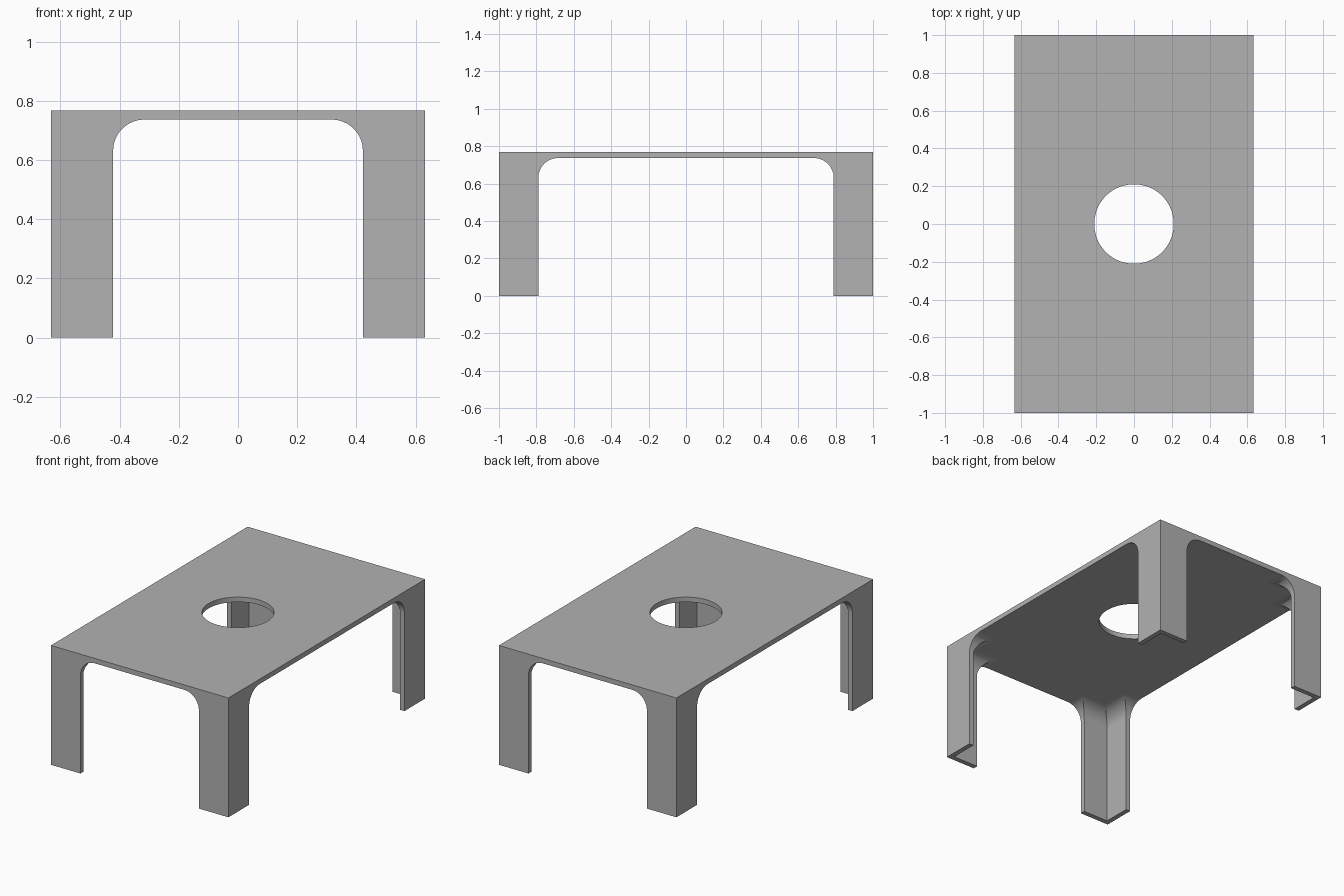
import bpy
import bmesh
import math
from mathutils import Vector

cube = bpy.data.objects.get("Cube")
if cube:
    bpy.data.objects.remove(cube, do_unlink=True)

HALF_X, HALF_Y, HEIGHT = 0.632, 1.0, 0.768
WALL = 0.0316      # thickness of top and legs
LEG = 0.2105       # leg width
FILLET = 0.105
HOLE = 0.2105

grey = bpy.data.materials.new("plain grey")
grey.use_nodes = True
colour = (0.445, 0.445, 0.445, 1)
grey.diffuse_color = colour
grey.node_tree.nodes["Principled BSDF"].inputs["Base Color"].default_value = colour


def prism(name, outline, extrude):
    """Solid made by sweeping a closed outline along a vector."""
    bm = bmesh.new()
    face = bm.faces.new([bm.verts.new(p) for p in outline])
    swept = bmesh.ops.extrude_face_region(bm, geom=[face])["geom"]
    bmesh.ops.translate(bm, vec=extrude, verts=[g for g in swept if isinstance(g, bmesh.types.BMVert)])
    bmesh.ops.recalc_face_normals(bm, faces=bm.faces)
    mesh = bpy.data.meshes.new(name)
    bm.to_mesh(mesh)
    bm.free()
    mesh.materials.append(grey)
    obj = bpy.data.objects.new(name, mesh)
    bpy.context.collection.objects.link(obj)
    return obj


def arch(name, half, depth, axis, steps=16):
    """Arch with rounded upper corners, running along the x or y axis."""
    top = HEIGHT - WALL
    right = [(half, -0.1)]
    for i in range(steps + 1):
        a = math.pi / 2 * i / steps
        right.append((half - FILLET + FILLET * math.cos(a), top - FILLET + FILLET * math.sin(a)))
    flat = right + [(-u, z) for u, z in reversed(right)]
    if axis == "y":
        return prism(name, [(u, -depth, z) for u, z in flat], Vector((0, 2 * depth, 0)))
    return prism(name, [(-depth, u, z) for u, z in flat], Vector((2 * depth, 0, 0)))


def combine(target, cutter, operation):
    """Apply a boolean and discard the cutter."""
    mod = target.modifiers.new("cut", "BOOLEAN")
    mod.operation, mod.solver, mod.object = operation, "EXACT", cutter
    bpy.context.view_layer.objects.active = target
    bpy.ops.object.modifier_apply(modifier=mod.name)
    bpy.data.objects.remove(cutter, do_unlink=True)


# Outer block
corners = [(x * HALF_X, y * HALF_Y, 0) for x, y in ((-1, -1), (1, -1), (1, 1), (-1, 1))]
table = prism("table_shell", corners, Vector((0, 0, HEIGHT)))

# Hollow inside, rounded where the walls meet the top
cavity = arch("cavity", HALF_X - WALL, 1.5, "y")
combine(cavity, arch("cavity_side", HALF_Y - WALL, 1.5, "x"), "INTERSECT")
combine(table, cavity, "DIFFERENCE")

# Arched openings between the legs
combine(table, arch("end_opening", HALF_X - LEG, 1.5, "y"), "DIFFERENCE")
combine(table, arch("side_opening", HALF_Y - LEG, 1.5, "x"), "DIFFERENCE")

# Round hole through the top
ring = [(HOLE * math.cos(math.tau * i / 64), HOLE * math.sin(math.tau * i / 64), 0.5) for i in range(64)]
combine(table, prism("hole", ring, Vector((0, 0, 0.5))), "DIFFERENCE")

# Smooth fillets, sharp edges elsewhere
bpy.ops.object.select_all(action="DESELECT")
table.select_set(True)
bpy.context.view_layer.objects.active = table
bpy.ops.object.shade_smooth_by_angle(angle=math.radians(30))
weighted = table.modifiers.new("flat faces", "WEIGHTED_NORMAL")
weighted.keep_sharp = True
